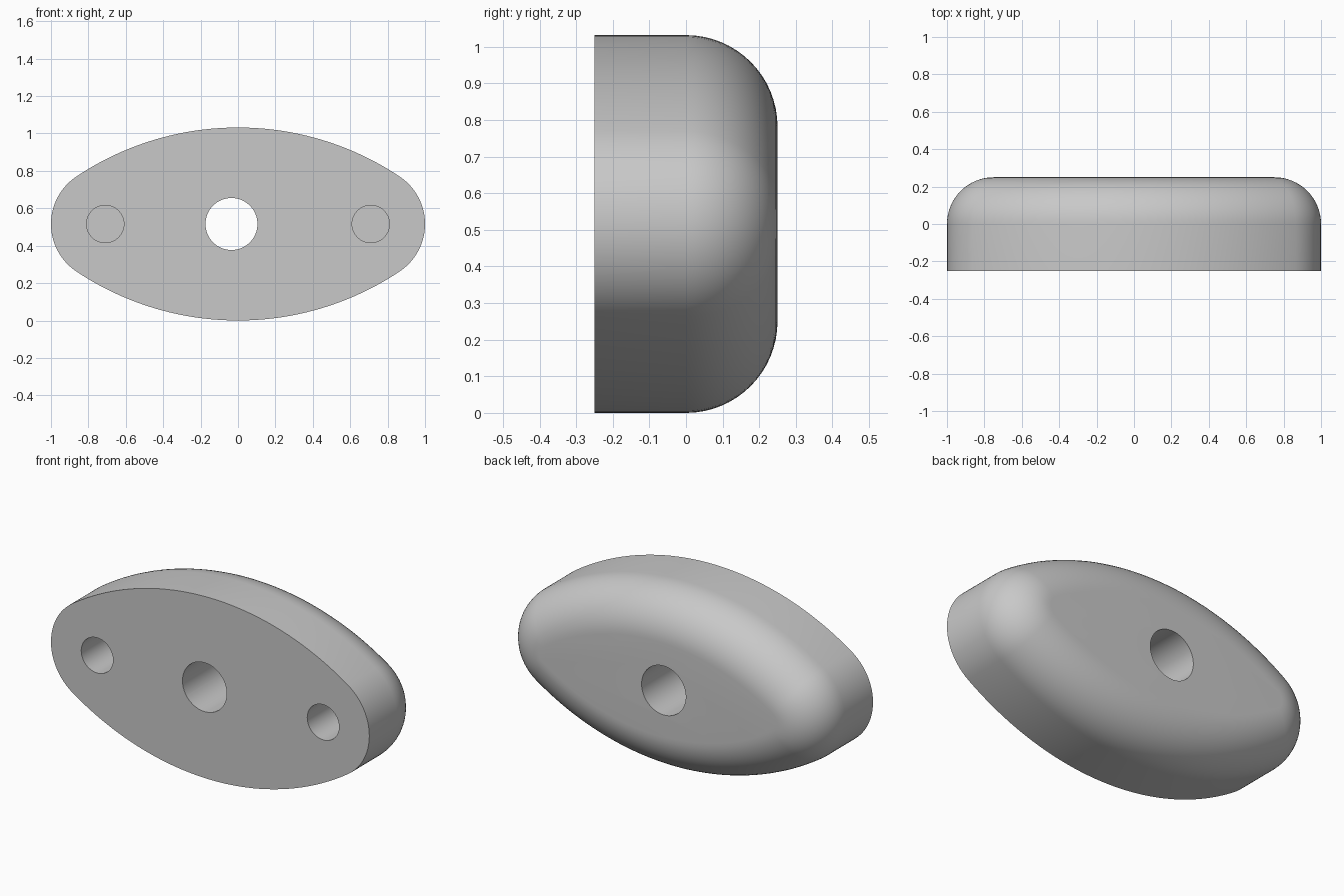
import bpy
import bmesh
from math import pi, sin, cos, atan2
from mathutils import Vector

cube = bpy.data.objects.get("Cube")
if cube:
    bpy.data.objects.remove(cube, do_unlink=True)

# Main sizes
HALF_LENGTH, HALF_HEIGHT = 1.0, 0.516
FRONT, BACK, FILLET = -0.25, 0.25, 0.25
END_R = 0.305
END_X = HALF_LENGTH - END_R
SIDE_R = (END_X**2 + HALF_HEIGHT**2 - END_R**2) / (2 * (HALF_HEIGHT - END_R))
SIDE_Z = SIDE_R - HALF_HEIGHT
JOIN = atan2(SIDE_Z, END_X)      # direction where end and side arcs meet

grey = bpy.data.materials.new("light_grey")
grey.use_nodes = True
grey.diffuse_color = (0.58, 0.58, 0.58, 1)
grey.node_tree.nodes["Principled BSDF"].inputs["Base Color"].default_value = grey.diffuse_color


def arc(cx, cz, radius, start, end, steps):
    """Points on an arc, without its last point."""
    angles = [start + (end - start) * i / steps for i in range(steps)]
    return [(cx + radius * cos(a), cz + radius * sin(a)) for a in angles]


def outline(inset):
    """Four tangent arcs, moved inward by an even amount."""
    end_r, side_r = END_R - inset, SIDE_R - inset
    return (arc(END_X, 0, end_r, -JOIN, JOIN, 24)
            + arc(0, -SIDE_Z, side_r, JOIN, pi - JOIN, 40)
            + arc(-END_X, 0, end_r, pi - JOIN, pi + JOIN, 24)
            + arc(0, SIDE_Z, side_r, pi + JOIN, 2 * pi - JOIN, 40))


# Body: straight wall, then a quarter-round edge towards the back
STEPS = 16
sections = [(0, FRONT)]
for i in range(STEPS + 1):
    a = pi / 2 * i / STEPS
    sections.append((FILLET * (1 - cos(a)), BACK - FILLET + FILLET * sin(a)))

bm = bmesh.new()
rings = [[bm.verts.new((x, y, z + HALF_HEIGHT)) for x, z in outline(inset)]
         for inset, y in sections]
for lower, upper in zip(rings, rings[1:]):
    for i in range(len(lower)):
        j = (i + 1) % len(lower)
        bm.faces.new((lower[i], lower[j], upper[j], upper[i]))
bm.faces.new(rings[0])
bm.faces.new(rings[-1])
bmesh.ops.recalc_face_normals(bm, faces=bm.faces)
mesh = bpy.data.meshes.new("body")
bm.to_mesh(mesh)
bm.free()
body = bpy.data.objects.new("body", mesh)
bpy.context.collection.objects.link(body)
mesh.materials.append(grey)


def drill(name, x, radius, start, end):
    """Cut a round hole along y."""
    bpy.ops.mesh.primitive_cylinder_add(
        vertices=64, radius=radius, depth=end - start,
        location=(x, (start + end) / 2, HALF_HEIGHT), rotation=(pi / 2, 0, 0))
    cutter = bpy.context.object
    cutter.name = name
    cutter.hide_render = True
    cutter.data.materials.append(grey)
    mod = body.modifiers.new(name, 'BOOLEAN')
    mod.operation = 'DIFFERENCE'
    mod.solver = 'EXACT'
    mod.object = cutter
    bpy.ops.object.select_all(action='DESELECT')
    body.select_set(True)
    bpy.context.view_layer.objects.active = body
    bpy.ops.object.modifier_apply(modifier=name)
    bpy.data.objects.remove(cutter, do_unlink=True)


# Through hole in the middle and a blind hole near each end
drill("centre_hole", -0.035, 0.139, FRONT - 0.1, BACK + 0.1)
for side, label in ((-1, "right_hole"), (1, "left_hole")):
    drill(label, side * 0.71, 0.1, FRONT - 0.1, FRONT + 0.3)

bpy.ops.object.shade_smooth_by_angle(angle=pi / 6)
